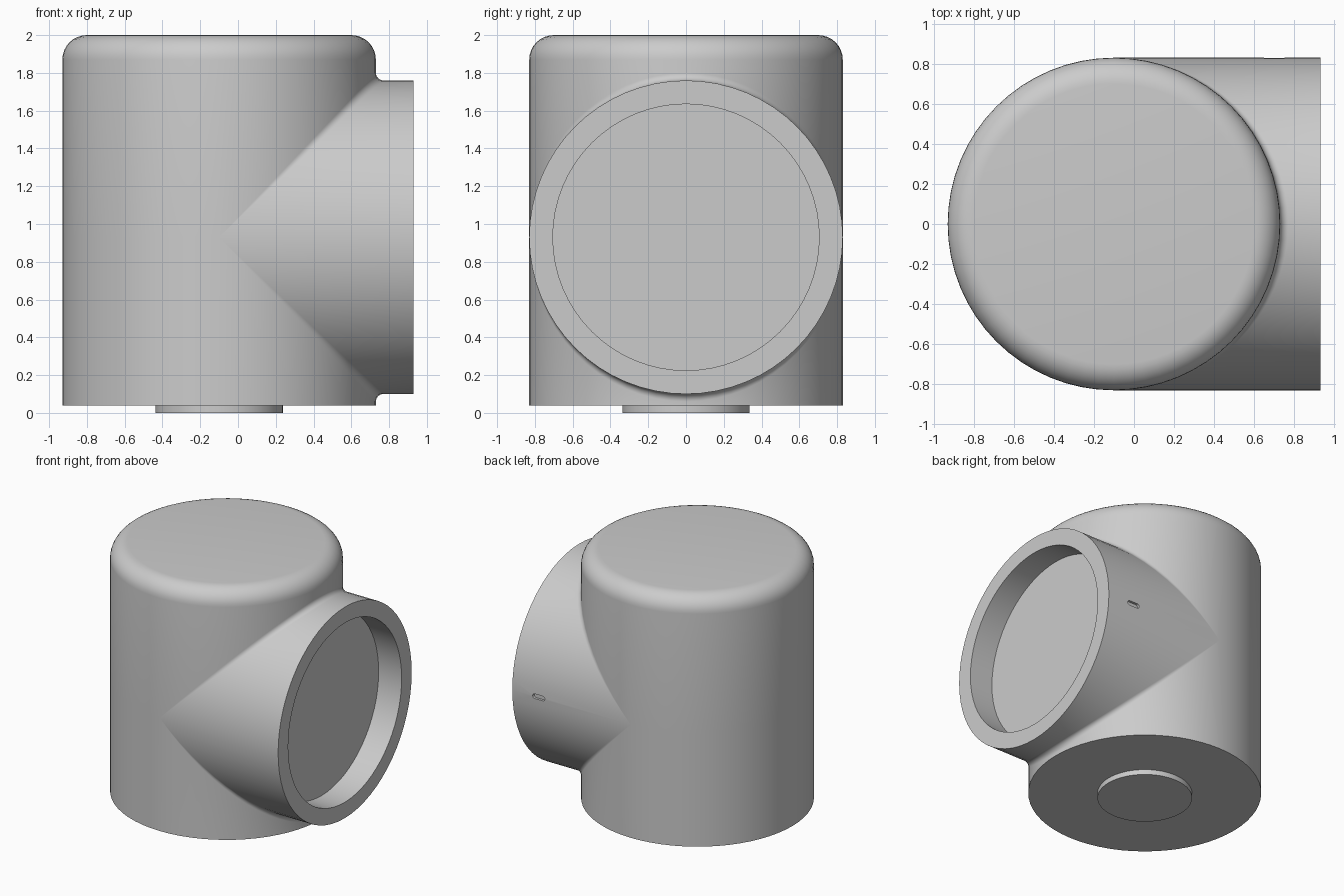
import bpy
import bmesh
from math import cos, sin, pi
from mathutils import Vector

if "Cube" in bpy.data.objects:
    bpy.data.objects.remove(bpy.data.objects["Cube"])

R = 0.83                     # radius of both the body and the side port
BLEND = 0.04                 # fillet where port meets body
ROUND = 0.13                 # rounded top edge
BORE = 0.705                 # port recess radius
AXIS = Vector((-0.10, 0, 0.93))   # where the two axes cross
TOP, BASE, MOUTH, FLOOR = 1.07, -0.89, 1.03, 0.83   # measured from AXIS
STEPS = 32                   # segments per half turn

grey = bpy.data.materials.new("light grey")
grey.use_nodes = True
colour = (0.6, 0.6, 0.6, 1)
grey.diffuse_color = colour
grey.node_tree.nodes["Principled BSDF"].inputs["Base Color"].default_value = colour


def finish(bm, name):
    bmesh.ops.recalc_face_normals(bm, faces=bm.faces)
    mesh = bpy.data.meshes.new(name)
    bm.to_mesh(mesh)
    bm.free()
    mesh.materials.append(grey)
    obj = bpy.data.objects.new(name, mesh)
    bpy.context.collection.objects.link(obj)
    return obj


def smooth(obj):
    bpy.ops.object.select_all(action='DESELECT')
    obj.select_set(True)
    bpy.context.view_layer.objects.active = obj
    bpy.ops.object.shade_smooth_by_angle(angle=pi / 6)


def skin(bm, rows):
    """Join neighbouring rows of points with quads."""
    grid = [[bm.verts.new(AXIS + p) for p in row] for row in rows]
    for a, b in zip(grid, grid[1:]):
        for i in range(len(a) - 1):
            bm.faces.new((a[i], a[i + 1], b[i + 1], b[i]))


def top_edge(t):
    points = []
    for k in range(9):
        a = pi / 2 * (1 - k / 8)
        rad = R - ROUND + ROUND * cos(a)
        points.append(Vector((rad * cos(t), rad * sin(t), TOP - ROUND + ROUND * sin(a))))
    return points


def port_strip(t, side):
    """Fillet from body wall to port wall, then port rim and recess."""
    c, s = cos(t), sin(t)
    centre = Vector((c, s, side * c)) * (R + BLEND)
    to_body, to_port = Vector((-c, -s, 0)), Vector((0, -s, -side * c))
    arc = [centre + to_body.lerp(to_port, k / 6).normalized() * BLEND for k in range(7)]
    rim = [Vector((x, rad * s, side * rad * c))
           for x, rad in ((MOUTH, R), (MOUTH, BORE), (FLOOR, BORE))]
    return arc + rim


# Body with side port
bm = bmesh.new()
front = [pi * (i / STEPS - 0.5) for i in range(STEPS + 1)]
skin(bm, [top_edge(t) + port_strip(t, 1) for t in front])
skin(bm, [[Vector((R * cos(t), R * sin(t), BASE))] + port_strip(t, -1) for t in front])
skin(bm, [top_edge(t + pi) + [Vector((-R * cos(t), -R * sin(t), z)) for z in (0, BASE)]
          for t in front])
bmesh.ops.remove_doubles(bm, verts=bm.verts, dist=0.0003)
bmesh.ops.dissolve_degenerate(bm, edges=bm.edges, dist=0.0001)
bmesh.ops.holes_fill(bm, edges=[e for e in bm.edges if e.is_boundary], sides=0)
body = finish(bm, "housing_with_port")

# Small slot in the back of the port
bm = bmesh.new()
outline = []
for end in (1, -1):
    for k in range(9):
        a = pi * (k / 8 - 0.5)
        outline.append(bm.verts.new((0.70 + end * (0.035 + 0.018 * cos(a)),
                                     R - 0.02, AXIS.z + end * 0.018 * sin(a))))
face = bm.faces.new(outline)
ext = bmesh.ops.extrude_face_region(bm, geom=[face])
bmesh.ops.translate(bm, vec=(0, 0.1, 0),
                    verts=[v for v in ext["geom"] if isinstance(v, bmesh.types.BMVert)])
cutter = finish(bm, "slot_cutter")
cutter.hide_render = True
cutter.hide_viewport = True
cut = body.modifiers.new("slot", 'BOOLEAN')
cut.operation = 'DIFFERENCE'
cut.solver = 'EXACT'
cut.object = cutter
bpy.context.view_layer.objects.active = body
bpy.ops.object.modifier_apply(modifier=cut.name)
bpy.data.objects.remove(cutter)
smooth(body)

# Round foot under the body
bpy.ops.mesh.primitive_cylinder_add(vertices=64, radius=0.337, depth=0.06,
                                    location=(AXIS.x, 0, 0.03))
foot = bpy.context.object
foot.name = "foot_disc"
foot.data.materials.append(grey)
smooth(foot)
